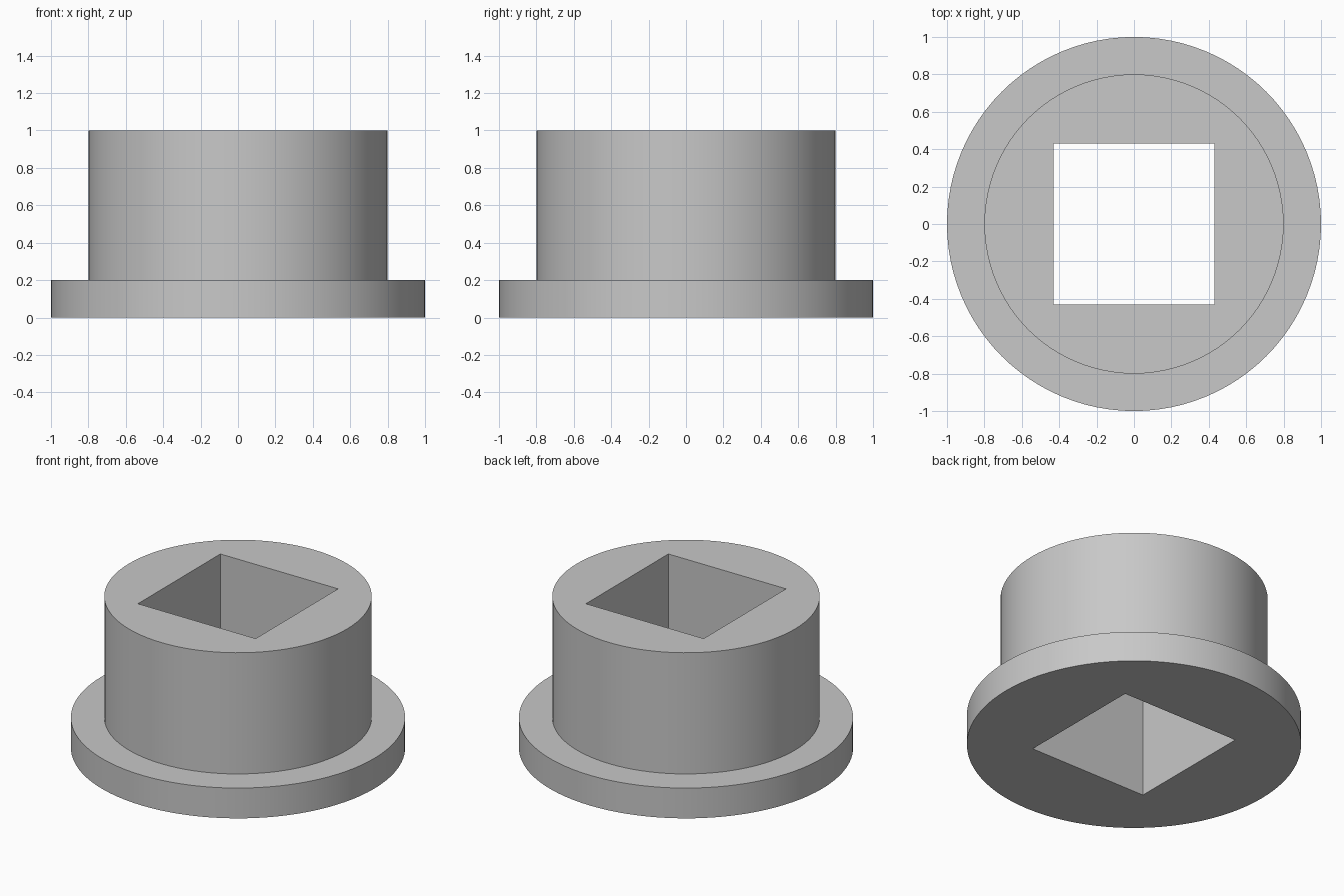
import bpy
import bmesh
from math import radians, tau
from mathutils import Matrix

cube = bpy.data.objects.get("Cube")
if cube:
    bpy.data.objects.remove(cube, do_unlink=True)

SEGMENTS = 96
FLANGE_RADIUS, BARREL_RADIUS = 1.0, 0.8
FLANGE_TOP, BARREL_TOP = 0.2, 1.0
HOLE_WIDTH = 0.86

grey = bpy.data.materials.new("plain grey")
grey.use_nodes = True
colour = (0.58, 0.58, 0.58, 1)
grey.diffuse_color = colour
grey.node_tree.nodes["Principled BSDF"].inputs["Base Color"].default_value = colour


def add_object(name, bm):
    bmesh.ops.recalc_face_normals(bm, faces=bm.faces)
    mesh = bpy.data.meshes.new(name)
    bm.to_mesh(mesh)
    bm.free()
    mesh.materials.append(grey)
    obj = bpy.data.objects.new(name, mesh)
    bpy.context.collection.objects.link(obj)
    return obj


# Flange and barrel: one stepped profile turned about z
bm = bmesh.new()
profile = [(0, 0), (FLANGE_RADIUS, 0), (FLANGE_RADIUS, FLANGE_TOP),
           (BARREL_RADIUS, FLANGE_TOP), (BARREL_RADIUS, BARREL_TOP), (0, BARREL_TOP)]
points = [bm.verts.new((r, 0, z)) for r, z in profile]
edges = [bm.edges.new(pair) for pair in zip(points, points[1:])]
bmesh.ops.spin(bm, geom=points + edges, cent=(0, 0, 0), axis=(0, 0, 1),
               angle=tau, steps=SEGMENTS, use_duplicate=False)
bmesh.ops.remove_doubles(bm, verts=bm.verts, dist=0.0001)
bmesh.ops.dissolve_limit(bm, angle_limit=radians(1), verts=bm.verts, edges=bm.edges)
bushing = add_object("flanged_bushing", bm)

# Square through-hole
bm = bmesh.new()
bmesh.ops.create_cube(bm, size=1, matrix=Matrix.Translation((0, 0, BARREL_TOP / 2))
                      @ Matrix.Diagonal((HOLE_WIDTH, HOLE_WIDTH, BARREL_TOP * 2, 1)))
cutter = add_object("square_hole_cutter", bm)
cutter.hide_render = True

cut = bushing.modifiers.new("square hole", "BOOLEAN")
cut.operation = "DIFFERENCE"
cut.solver = "EXACT"
cut.object = cutter

bpy.ops.object.select_all(action="DESELECT")
bushing.select_set(True)
bpy.context.view_layer.objects.active = bushing
bpy.ops.object.modifier_apply(modifier=cut.name)
bpy.data.objects.remove(cutter, do_unlink=True)

# Smooth round walls, crisp rims and hole corners
bpy.ops.object.shade_smooth_by_angle(angle=radians(30))
